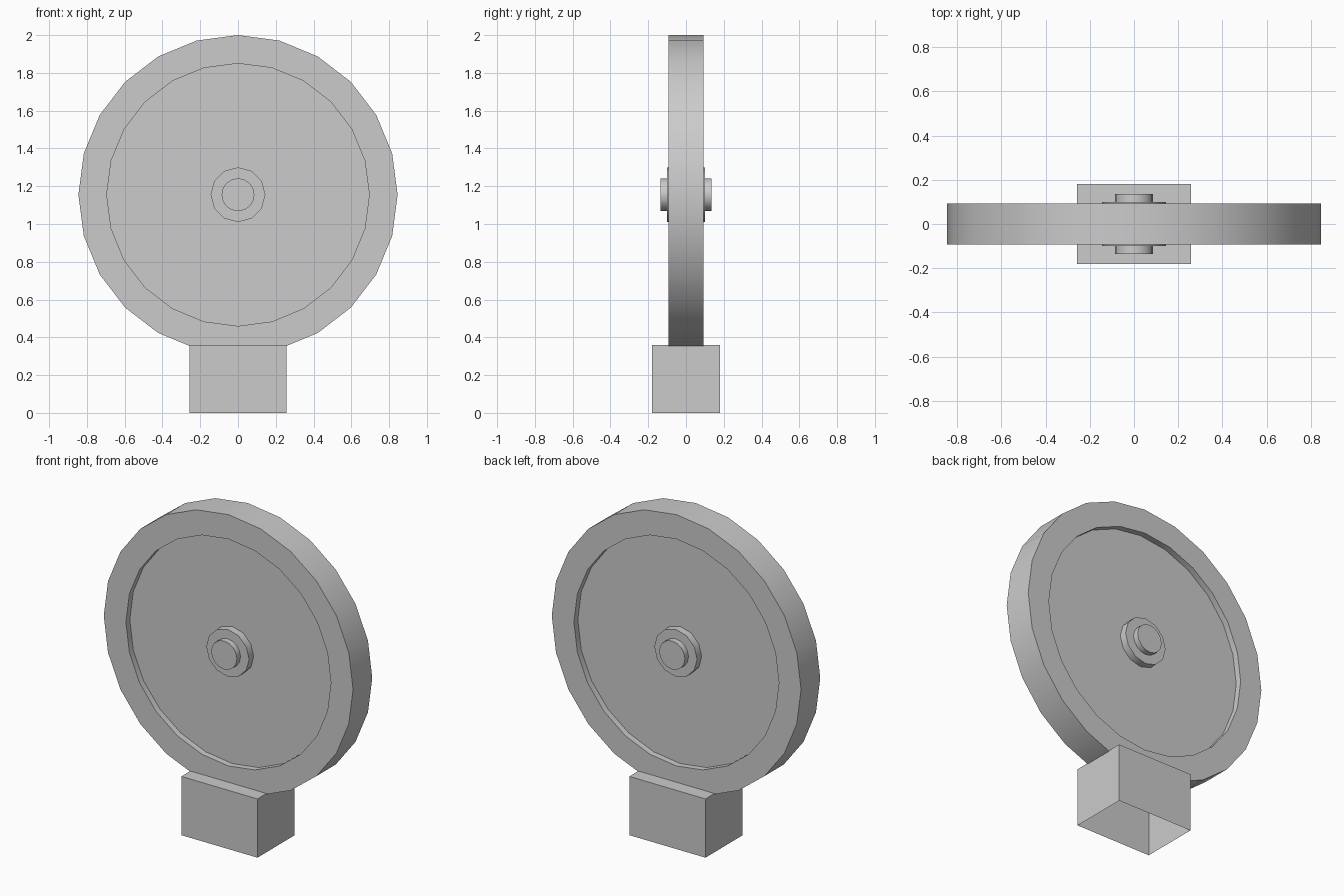
import bpy, bmesh
from math import sin, cos, pi, radians

if "Cube" in bpy.data.objects:
    bpy.data.objects.remove(bpy.data.objects["Cube"])

CENTRE_Z = 1.155


def turned(name, profile, sides):
    """Turn (radius, depth) points about the y axis, cap the end, mirror to the back."""
    bm = bmesh.new()
    rings = [[bm.verts.new((r * sin(2 * pi * i / sides), -d, r * cos(2 * pi * i / sides)))
              for i in range(sides)] for r, d in profile]
    for a, b in zip(rings, rings[1:]):
        for i in range(sides):
            j = (i + 1) % sides
            bm.faces.new((a[i], a[j], b[j], b[i]))
    bm.faces.new(rings[-1])
    # outward facing: the cap must look to the front
    bm.normal_update()
    bm.faces.ensure_lookup_table()
    bmesh.ops.recalc_face_normals(bm, faces=bm.faces)
    if bm.faces[-1].normal.y > 0:
        bmesh.ops.reverse_faces(bm, faces=bm.faces)
    mesh = bpy.data.meshes.new(name)
    bm.to_mesh(mesh)
    bm.free()
    ob = bpy.data.objects.new(name, mesh)
    ob.location.z = CENTRE_Z
    bpy.context.collection.objects.link(ob)
    mirror = ob.modifiers.new("Mirror", 'MIRROR')
    mirror.use_axis = (False, True, False)
    bpy.ops.object.select_all(action='DESELECT')
    ob.select_set(True)
    bpy.context.view_layer.objects.active = ob
    bpy.ops.object.modifier_apply(modifier="Mirror")
    bpy.ops.object.shade_smooth_by_angle(angle=radians(35))
    return ob


# wheel: outer rim with recessed disc
turned("wheel", [(0.845, 0), (0.845, 0.093), (0.695, 0.093), (0.695, 0.055)], 24)
# raised collar around the axle
turned("hub_collar", [(0.145, 0.055), (0.145, 0.1)], 12)
# axle stubs
turned("axle", [(0.087, 0.1), (0.087, 0.135)], 16)

# base block, open underneath
bm = bmesh.new()
bmesh.ops.create_cube(bm, size=1)
for v in bm.verts:
    v.co = (v.co.x * 0.516, v.co.y * 0.36, (v.co.z + 0.5) * 0.36)
bm.normal_update()
bottom = [f for f in bm.faces if f.normal.z < -0.5]
bmesh.ops.delete(bm, geom=bottom, context='FACES')
base_mesh = bpy.data.meshes.new("base_block")
bm.to_mesh(base_mesh)
bm.free()
bpy.context.collection.objects.link(bpy.data.objects.new("base_block", base_mesh))
